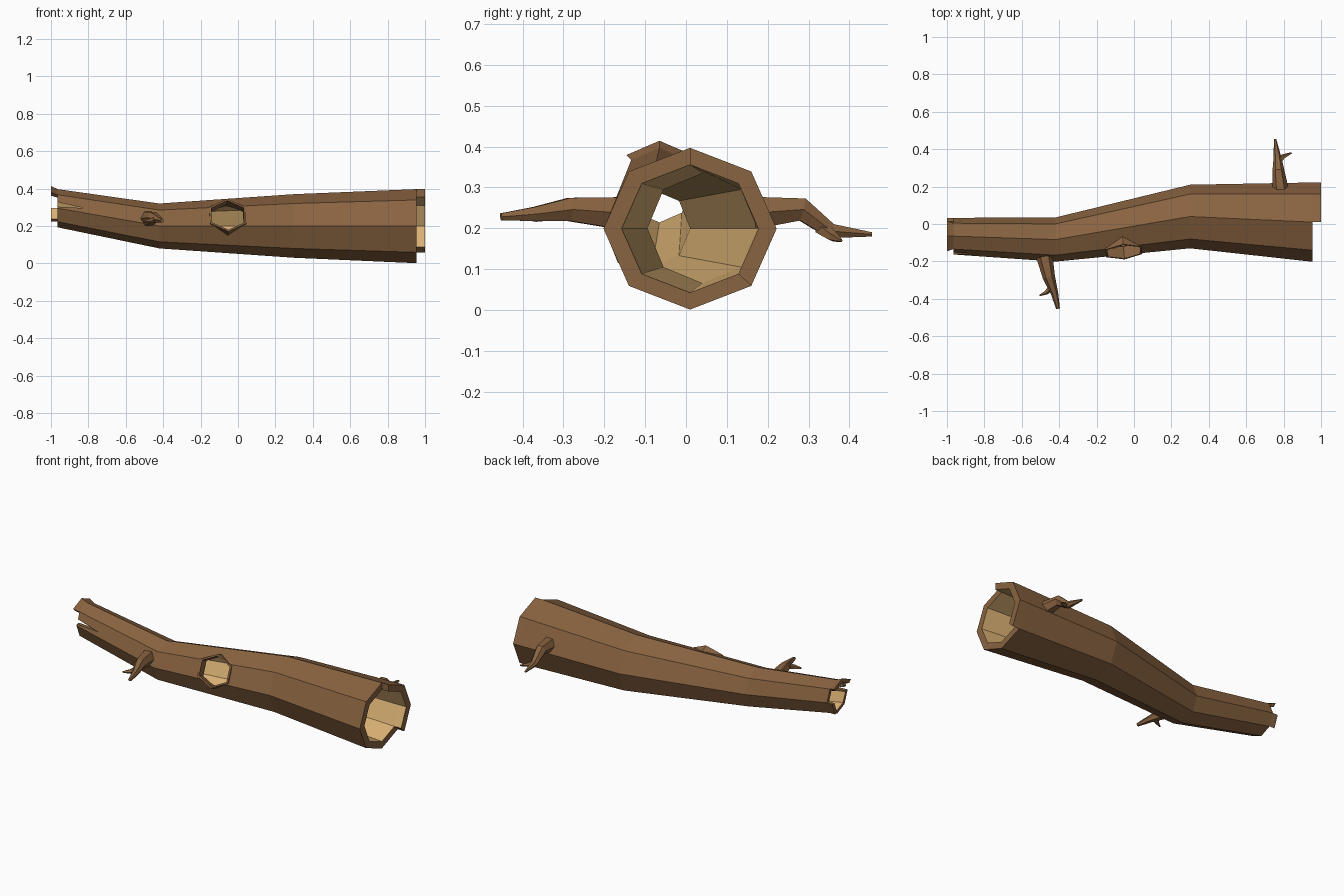
import bpy, bmesh, math
from mathutils import Vector, Matrix

cube = bpy.data.objects.get("Cube")
if cube:
    bpy.data.objects.remove(cube, do_unlink=True)


def material(name, rgb):
    m = bpy.data.materials.new(name)
    m.use_nodes = True
    m.diffuse_color = (*rgb, 1)
    m.node_tree.nodes["Principled BSDF"].inputs["Base Color"].default_value = (*rgb, 1)
    return m


BARK = material("bark brown", (0.25, 0.125, 0.052))
WOOD = material("pale inner wood", (0.70, 0.44, 0.175))


def finish(bm, name, mats):
    bmesh.ops.recalc_face_normals(bm, faces=bm.faces)
    mesh = bpy.data.meshes.new(name)
    bm.to_mesh(mesh)
    bm.free()
    for m in mats:
        mesh.materials.append(m)
    obj = bpy.data.objects.new(name, mesh)
    bpy.context.collection.objects.link(obj)
    return obj


SIDES = 8


def ring(bm, x, y, z, ry, rz):
    angles = [math.tau * i / SIDES for i in range(SIDES)]
    return [bm.verts.new((x, y + ry * math.cos(a), z + rz * math.sin(a))) for a in angles]


def end_cap(bm, outer, inner, tabs, length, flare, centre):
    """Close the wall at one end, letting the chosen facets stick out as broken tabs."""
    ext = {}
    for f in tabs:
        for i in (f, (f + 1) % SIDES):
            if i not in ext:
                pair = []
                for v in (outer[i], inner[i]):
                    grow = flare if f in (1, 2) else 1
                    p = centre + (v.co - centre) * grow
                    pair.append(bm.verts.new((v.co.x + length, p.y, p.z)))
                ext[i] = pair
    for f in range(SIDES):
        j = (f + 1) % SIDES
        if f not in tabs:
            bm.faces.new((outer[f], outer[j], inner[j], inner[f]))
            continue
        (of, nf), (oj, nj) = ext[f], ext[j]
        bm.faces.new((of, oj, nj, nf))
        bm.faces.new((outer[f], outer[j], oj, of))
        bm.faces.new((inner[f], inner[j], nj, nf)).material_index = 1
        if (f - 1) % SIDES not in tabs:
            bm.faces.new((outer[f], of, nf, inner[f]))
        if j not in tabs:
            bm.faces.new((outer[j], oj, nj, inner[j]))


# Hollow trunk: x, y, z, radius in y, radius in z
stations = [(-0.965, -0.065, 0.295, 0.098, 0.102), (-0.42, -0.083, 0.2, 0.118, 0.12),
            (0.30, 0.04, 0.2, 0.17, 0.17), (0.955, 0.01, 0.199, 0.212, 0.198)]
bm = bmesh.new()
outer = [ring(bm, *s) for s in stations]
inner = [ring(bm, x, y, z, ry * 0.79, rz * 0.79) for x, y, z, ry, rz in stations]
for rings, index in ((outer, 0), (inner, 1)):
    for a, b in zip(rings, rings[1:]):
        for i in range(SIDES):
            j = (i + 1) % SIDES
            bm.faces.new((a[i], a[j], b[j], b[i])).material_index = index
end_cap(bm, outer[0], inner[0], (1, 2, 7), -0.035, 1.17, Vector(stations[0][:3]))
end_cap(bm, outer[-1], inner[-1], (7, 0, 1), 0.045, 1.0, Vector(stations[-1][:3]))
trunk = finish(bm, "hollow_trunk", [BARK, WOOD])


def cut(target, cutter):
    cutter.hide_render = True
    mod = target.modifiers.new("cut", 'BOOLEAN')
    mod.operation = 'DIFFERENCE'
    mod.solver = 'EXACT'
    mod.object = cutter
    bpy.context.view_layer.update()
    evaluated = target.evaluated_get(bpy.context.evaluated_depsgraph_get())
    mesh = bpy.data.meshes.new_from_object(evaluated)
    target.modifiers.clear()
    target.data = mesh
    bpy.data.objects.remove(cutter, do_unlink=True)


# Knot hole: six-sided opening through the front wall
HOLE = (Matrix.Translation((-0.055, -0.138, 0.253)) @ Matrix.Rotation(math.radians(5), 4, 'Z')
        @ Matrix.Rotation(math.radians(65), 4, 'X') @ Matrix.Diagonal((1, 0.86, 1, 1)))


def hexagon(bm, radius, depth):
    angles = [math.radians(30 + 60 * i) for i in range(6)]
    return [bm.verts.new(HOLE @ Vector((radius * math.cos(a), radius * math.sin(a), depth)))
            for a in angles]


bm = bmesh.new()
low, high = hexagon(bm, 0.104, -0.06), hexagon(bm, 0.104, 0.15)
bm.faces.new(low)
bm.faces.new(high)
for i in range(6):
    j = (i + 1) % 6
    bm.faces.new((low[i], low[j], high[j], high[i]))
cut(trunk, finish(bm, "hole_cutter", [BARK]))

# Thin collar around the knot hole
bm = bmesh.new()
loops = [hexagon(bm, r, d) for r, d in ((0.112, -0.04), (0.112, 0.012), (0.1, 0.012), (0.1, -0.04))]
for a, b in zip(loops, loops[1:] + loops[:1]):
    for i in range(6):
        j = (i + 1) % 6
        bm.faces.new((a[i], a[j], b[j], b[i]))
finish(bm, "knot_hole_collar", [BARK])

# Split running in from the narrow end
bm = bmesh.new()
wedge = [[bm.verts.new((x, y, z)) for x, z in ((-0.82, 0.295), (-0.975, 0.304), (-0.975, 0.33))]
         for y in (-0.3, -0.1)]
bm.faces.new(wedge[0])
bm.faces.new(wedge[1])
for i in range(3):
    j = (i + 1) % 3
    bm.faces.new((wedge[0][i], wedge[0][j], wedge[1][j], wedge[1][i]))
cut(trunk, finish(bm, "split_cutter", [BARK]))


def branch(name, path, sides=6):
    """Tapered faceted limb through (point, radius) pairs."""
    bm = bmesh.new()
    pts = [Vector(p) for p, r in path]
    rings = []
    for k, (p, r) in enumerate(path):
        along = pts[min(k + 1, len(pts) - 1)] - pts[max(k - 1, 0)]
        turn = along.to_track_quat('Z', 'Y')
        angles = [math.tau * i / sides for i in range(sides)]
        rings.append([bm.verts.new(pts[k] + turn @ Vector((r * math.cos(a), r * math.sin(a), 0)))
                      for a in angles])
    for a, b in zip(rings, rings[1:]):
        for i in range(sides):
            j = (i + 1) % sides
            bm.faces.new((a[i], a[j], b[j], b[i]))
    bm.faces.new(rings[0])
    bm.faces.new(rings[-1])
    return finish(bm, name, [BARK])


# Broken side branches, each with one small twig
branch("front_branch", [((-0.478, -0.175, 0.238), 0.044), ((-0.455, -0.285, 0.246), 0.033),
                        ((-0.425, -0.37, 0.235), 0.02), ((-0.406, -0.453, 0.228), 0.01)])
branch("front_twig", [((-0.44, -0.33, 0.236), 0.018), ((-0.468, -0.365, 0.228), 0.013),
                      ((-0.505, -0.382, 0.222), 0.004)], 5)
branch("back_branch", [((0.785, 0.17, 0.238), 0.045), ((0.772, 0.285, 0.246), 0.032),
                       ((0.767, 0.355, 0.193), 0.021), ((0.754, 0.455, 0.185), 0.006)])
branch("back_twig", [((0.77, 0.33, 0.2), 0.018), ((0.797, 0.36, 0.18), 0.014),
                     ((0.843, 0.38, 0.17), 0.004)], 5)
